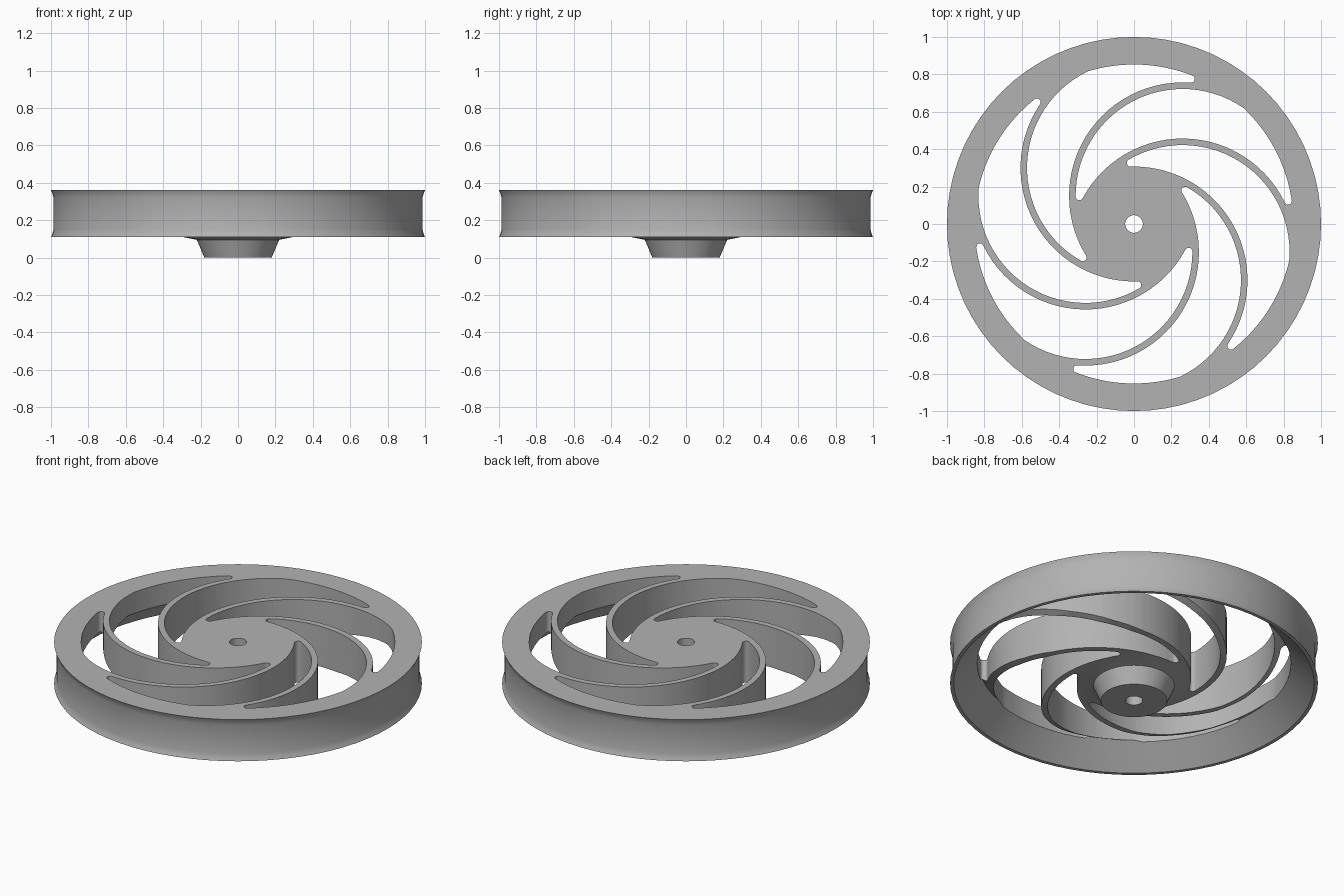
import bpy, bmesh, math
from mathutils import Vector, Matrix

cube = bpy.data.objects.get("Cube")
if cube:
    bpy.data.objects.remove(cube, do_unlink=True)

COUNT = 6          # spokes
SEGMENTS = 72      # sides of the turned body
OFFSET = 0.30      # distance of the spoke arc centres from the axle
OUTER, INNER = 0.607, 0.572   # the two faces of a curved spoke
RIM, FILLET = 0.853, 0.02     # rim opening and slot tip radius

metal = bpy.data.materials.new("grey metal")
metal.use_nodes = True
colour = (0.45, 0.45, 0.45, 1)
metal.diffuse_color = colour
metal.node_tree.nodes["Principled BSDF"].inputs["Base Color"].default_value = colour


def make_object(name, bm):
    mesh = bpy.data.meshes.new(name)
    bmesh.ops.recalc_face_normals(bm, faces=bm.faces)
    bm.to_mesh(mesh)
    bm.free()
    mesh.materials.append(metal)
    obj = bpy.data.objects.new(name, mesh)
    bpy.context.collection.objects.link(obj)
    return obj


def lathe(name, profile):
    """Turn a closed (radius, height) profile about the z axis."""
    bm = bmesh.new()
    rings = []
    for i in range(SEGMENTS):
        a = math.tau * i / SEGMENTS
        rings.append([bm.verts.new((r * math.cos(a), r * math.sin(a), z)) for r, z in profile])
    n = len(profile)
    for i in range(SEGMENTS):
        here, there = rings[i], rings[(i + 1) % SEGMENTS]
        for j in range(n):
            k = (j + 1) % n
            bm.faces.new((here[j], there[j], there[k], here[k]))
    return make_object(name, bm)


def meet(c1, r1, c2, r2, side):
    """One of the two crossings of two circles."""
    d = c2 - c1
    a = (r1 * r1 - r2 * r2 + d.length_squared) / (2 * d.length)
    h = math.sqrt(r1 * r1 - a * a)
    u = d.normalized()
    return c1 + a * u + side * h * Vector((-u.y, u.x))


def arc(centre, radius, start, end, turn, steps):
    """Points from start to end about centre; turn is 1 for anticlockwise."""
    a = math.atan2(start.y - centre.y, start.x - centre.x)
    b = math.atan2(end.y - centre.y, end.x - centre.x)
    sweep = turn * ((turn * (b - a)) % math.tau)
    return [centre + radius * Vector((math.cos(a + sweep * i / steps), math.sin(a + sweep * i / steps)))
            for i in range(steps)]


def toward(a, b, dist):
    return a + (b - a).normalized() * dist


# Outline of one slot, lying between two neighbouring spokes
axle = Vector((0, 0))
near = OFFSET * Vector((math.cos(math.radians(30)), math.sin(math.radians(30))))
far = Vector((0, OFFSET))
hub_tip = meet(far, INNER - FILLET, near, OUTER + FILLET, -1)
rim_tip = meet(axle, RIM - FILLET, near, OUTER + FILLET, 1)
corner = meet(axle, RIM, far, INNER, 1)
hub_a = toward(hub_tip, near, FILLET)
hub_b = toward(far, hub_tip, INNER)
rim_a = toward(rim_tip, near, FILLET)
rim_b = toward(axle, rim_tip, RIM)
outline = (arc(near, OUTER, hub_a, rim_a, -1, 28)
           + arc(rim_tip, FILLET, rim_a, rim_b, 1, 8)
           + arc(axle, RIM, rim_b, corner, 1, 10)
           + arc(far, INNER, corner, hub_b, 1, 28)
           + arc(hub_tip, FILLET, hub_b, hub_a, 1, 8))

# Solid wheel: bore, hub boss, hollowed underside, rim lip and grooved tread
wheel = lathe("wheel", [
    (0.047, 0.36), (0.047, 0), (0.18, 0), (0.22, 0.095), (0.305, 0.112),
    (0.55, 0.12), (0.64, 0.14), (0.74, 0.18), (0.845, 0.24),
    (0.98, 0.11), (1, 0.11), (0.993, 0.125), (0.986, 0.15),
    (0.986, 0.32), (0.993, 0.345), (1, 0.36)])

# Six slots leave the curved spokes standing
bm = bmesh.new()
for i in range(COUNT):
    spin = Matrix.Rotation(math.tau * i / COUNT, 3, 'Z')
    base = bm.faces.new([bm.verts.new(spin @ Vector((p.x, p.y, -0.2))) for p in outline])
    made = bmesh.ops.extrude_face_region(bm, geom=[base])
    top = [v for v in made["geom"] if isinstance(v, bmesh.types.BMVert)]
    bmesh.ops.translate(bm, verts=top, vec=(0, 0, 0.8))
cutter = make_object("slot_cutter", bm)
cutter.hide_render = True

cut = wheel.modifiers.new("slots", 'BOOLEAN')
cut.operation = 'DIFFERENCE'
cut.solver = 'EXACT'
cut.object = cutter
bpy.ops.object.select_all(action='DESELECT')
bpy.context.view_layer.objects.active = wheel
wheel.select_set(True)
bpy.ops.object.modifier_apply(modifier=cut.name)
bpy.data.objects.remove(cutter, do_unlink=True)
bpy.ops.object.shade_smooth_by_angle(angle=math.radians(22))
